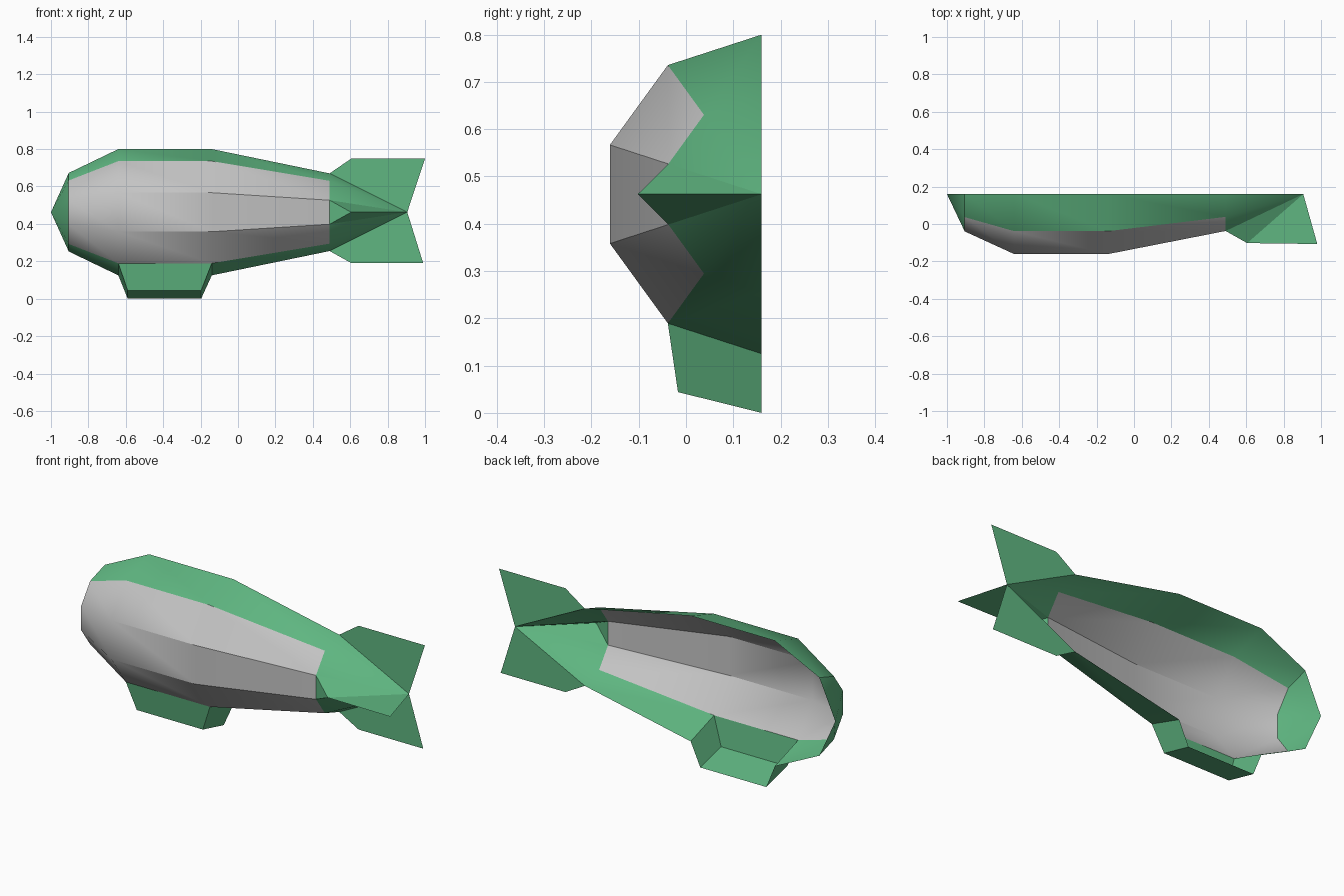
import bpy
import math

cube = bpy.data.objects.get("Cube")
if cube:
    bpy.data.objects.remove(cube, do_unlink=True)

CUT_Y = 0.16      # plane where the half hull is open
AXIS_Z = 0.4625   # height of the hull axis
STRIPS = 5        # half of a ten-sided section


def make_material(name, rgb):
    mat = bpy.data.materials.new(name)
    mat.use_nodes = True
    colour = (*rgb, 1.0)
    mat.diffuse_color = colour
    mat.node_tree.nodes["Principled BSDF"].inputs["Base Color"].default_value = colour
    return mat


green = make_material("green", (0.115, 0.47, 0.22))
grey = make_material("light grey", (0.55, 0.55, 0.55))


def make_object(name, verts, faces, materials, indices=None):
    mesh = bpy.data.meshes.new(name)
    mesh.from_pydata(verts, [], faces)
    for mat in materials:
        mesh.materials.append(mat)
    if indices:
        for poly, index in zip(mesh.polygons, indices):
            poly.material_index = index
    mesh.update()
    obj = bpy.data.objects.new(name, mesh)
    bpy.context.collection.objects.link(obj)
    return obj


def section_point(x, radius, k):
    angle = math.pi * k / STRIPS
    return (x, CUT_Y - radius * math.sin(angle), AXIS_Z + radius * math.cos(angle))


# Hull: half rings joined into strips, closed by a nose and a tail point
rings = [(-0.905, 0.21), (-0.64, 0.3375), (-0.14, 0.3375), (0.49, 0.2075)]
tail_tip = (0.905, CUT_Y, AXIS_Z)
verts = [section_point(x, r, k) for x, r in rings for k in range(STRIPS + 1)]
nose_id = len(verts)
verts += [(-1.0, CUT_Y, AXIS_Z), tail_tip]
row = STRIPS + 1
last = (len(rings) - 1) * row
faces, indices = [], []
for k in range(STRIPS):
    faces.append((nose_id, k + 1, k))
    indices.append(0)
    for i in range(len(rings) - 1):
        if i == 1 and k == STRIPS - 1:
            continue  # open into the gondola
        a, b = i * row + k, (i + 1) * row + k
        faces.append((a, a + 1, b + 1, b))
        indices.append(1 if 0 < k < STRIPS - 1 else 0)
    if k != 2:        # open into the side fin
        faces.append((last + k, last + k + 1, nose_id + 1))
        indices.append(0)
hull = make_object("hull", verts, faces, [green, grey], indices)
bpy.ops.object.select_all(action='DESELECT')
hull.select_set(True)
bpy.context.view_layer.objects.active = hull
bpy.ops.object.shade_smooth_by_angle(angle=math.radians(34))

# Gondola: tapered box hanging from the lowest strip
front_x, rear_x = rings[1][0], rings[2][0]
radius = rings[1][1]
gondola_verts = []
for hull_x, floor_x in ((front_x, -0.59), (rear_x, -0.197)):
    gondola_verts += [section_point(hull_x, radius, 4), section_point(hull_x, radius, 5),
                      (floor_x, CUT_Y, 0.0), (floor_x, -0.017, 0.044)]
make_object("gondola", gondola_verts,
            [(0, 3, 7, 4), (3, 2, 6, 7), (0, 1, 2, 3), (4, 7, 6, 5)], [green])

# Side fin: hollow wedge at the root, thin blade at the tip
make_object("side_fin",
            [section_point(*rings[3], 2), section_point(*rings[3], 3),
             (0.605, -0.102, AXIS_Z), (0.98, -0.107, AXIS_Z), tail_tip],
            [(0, 2, 4), (1, 4, 2), (0, 1, 2), (2, 3, 4)], [green])

# Upper and lower fins: thin blades on the open plane
for name, k, height, tip_x in (("upper_fin", 0, 0.749, 1.0), ("lower_fin", STRIPS, 0.191, 0.99)):
    blade = [section_point(*rings[3], k), (0.605, CUT_Y, height), (tip_x, CUT_Y, height), tail_tip]
    order = (3, 2, 1, 0) if k == 0 else (0, 1, 2, 3)
    make_object(name, blade, [order], [green])
